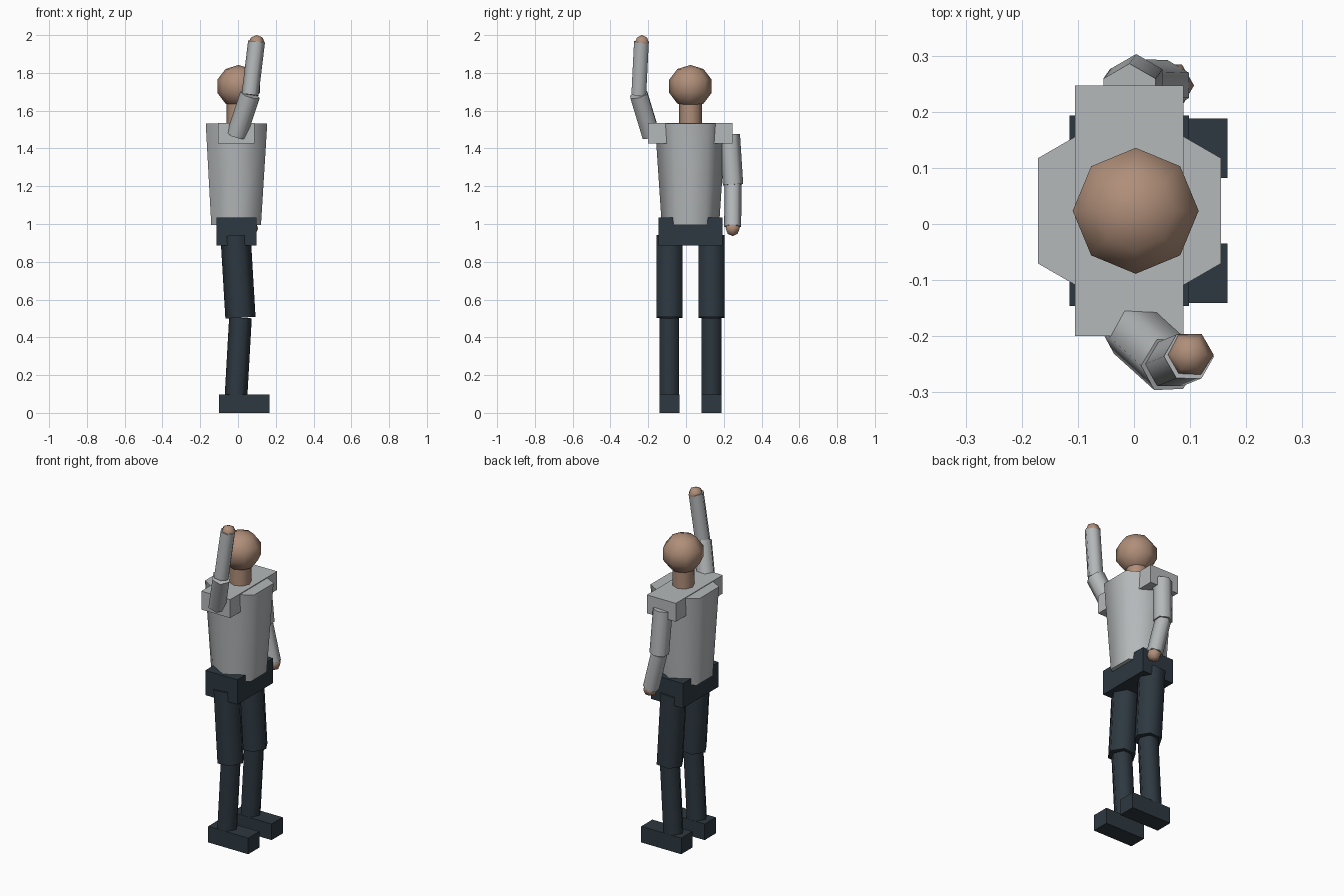
import bpy, bmesh, math
from mathutils import Vector, Matrix

if "Cube" in bpy.data.objects:
    bpy.data.objects.remove(bpy.data.objects["Cube"], do_unlink=True)


def material(name, rgb):
    mat = bpy.data.materials.new(name)
    mat.use_nodes = True
    mat.diffuse_color = (*rgb, 1)
    mat.node_tree.nodes["Principled BSDF"].inputs["Base Color"].default_value = (*rgb, 1)
    return mat


SKIN = material("skin", (0.43, 0.27, 0.19))
SHIRT = material("light_grey_shirt", (0.46, 0.48, 0.49))
TROUSERS = material("dark_blue_trousers", (0.027, 0.040, 0.052))

MID = 0.0235          # centre line of the body in y
ALONG_X, ALONG_Y = 0, math.pi / 6   # where a six-sided limb puts its corners


def finish(bm, name, mat, smooth=True):
    """Turn a bmesh into an object, keeping steep edges sharp."""
    bmesh.ops.recalc_face_normals(bm, faces=bm.faces)
    for face in bm.faces:
        face.smooth = smooth
    for edge in bm.edges:
        edge.smooth = edge.calc_face_angle(0) < math.radians(75)
    mesh = bpy.data.meshes.new(name)
    bm.to_mesh(mesh)
    bm.free()
    mesh.materials.append(mat)
    obj = bpy.data.objects.new(name, mesh)
    bpy.context.collection.objects.link(obj)
    return obj


def box(name, mat, low, high):
    low, high = Vector(low), Vector(high)
    bm = bmesh.new()
    place = Matrix.Translation((low + high) / 2) @ Matrix.Diagonal((*(high - low), 1))
    bmesh.ops.create_cube(bm, size=1, matrix=place)
    finish(bm, name, mat, smooth=False)


def limb(name, mat, start, end, r_start, r_end=None, sides=6, phase=ALONG_X):
    """Prism or tapered prism between two points."""
    start, end = Vector(start), Vector(end)
    axis = end - start
    up = axis if axis.z > 0 else -axis
    turn = Vector((0, 0, 1)).rotation_difference(up).to_matrix()
    rings = []
    bm = bmesh.new()
    for centre, r in ((start, r_start), (end, r_end or r_start)):
        ring = []
        for i in range(sides):
            a = phase + math.tau * i / sides
            ring.append(bm.verts.new(centre + turn @ Vector((r * math.cos(a), r * math.sin(a), 0))))
        rings.append(ring)
        bm.faces.new(ring)
    for i in range(sides):
        j = (i + 1) % sides
        bm.faces.new((rings[0][i], rings[0][j], rings[1][j], rings[1][i]))
    finish(bm, name, mat)


def ball(name, mat, centre, radii, segments, rings, phase=0):
    bm = bmesh.new()
    place = (Matrix.Translation(centre) @ Matrix.Diagonal((*radii, 1))
             @ Matrix.Rotation(phase, 4, "Z"))
    bmesh.ops.create_uvsphere(bm, u_segments=segments, v_segments=rings, radius=1, matrix=place)
    finish(bm, name, mat)


# Head and neck
ball("head", SKIN, (0.003, MID, 1.729), (0.118, 0.118, 0.113), 8, 5)
limb("neck", SKIN, (0, MID, 1.5), (0, MID, 1.64), 0.06, sides=8)

# Trunk
limb("torso", SHIRT, (-0.01, MID, 0.995), (-0.008, MID, 1.532), 0.152, 0.188, phase=ALONG_Y)
box("shoulders", SHIRT, (-0.105, MID - 0.2235, 1.425), (0.088, MID + 0.2235, 1.536))
box("hips", TROUSERS, (-0.115, MID - 0.17, 0.886), (0.098, MID + 0.17, 1.035))

# Legs and feet
for label, side in (("right", -1), ("left", 1)):
    y = MID + side * 0.1115
    limb(f"{label}_upper_leg", TROUSERS, (-0.013, y, 0.94), (0.013, y, 0.504), 0.08)
    limb(f"{label}_lower_leg", TROUSERS, (0.013, y, 0.504), (-0.011, y, 0.08), 0.06)
    box(f"{label}_foot", TROUSERS, (-0.1, y - 0.053, 0), (0.167, y + 0.053, 0.097))

# Raised right arm and lowered left arm: shoulder, elbow, wrist, hand
ARMS = {
    "right": ((-0.008, -0.185, 1.47), (0.064, -0.25, 1.684),
              (0.098, -0.236, 1.965), (0.099, -0.233, 1.959), ALONG_X),
    "left": ((-0.008, 0.232, 1.472), (0.004, 0.249, 1.208),
             (0.06, 0.247, 0.986), (0.064, 0.247, 0.977), ALONG_Y),
}
for label, (shoulder, elbow, wrist, hand, phase) in ARMS.items():
    limb(f"{label}_upper_arm", SHIRT, shoulder, elbow, 0.054, phase=phase)
    limb(f"{label}_forearm", SHIRT, elbow, wrist, 0.045, phase=phase)
    ball(f"{label}_hand", SKIN, hand, (0.043, 0.043, 0.041), 6, 4, phase=ALONG_Y)
